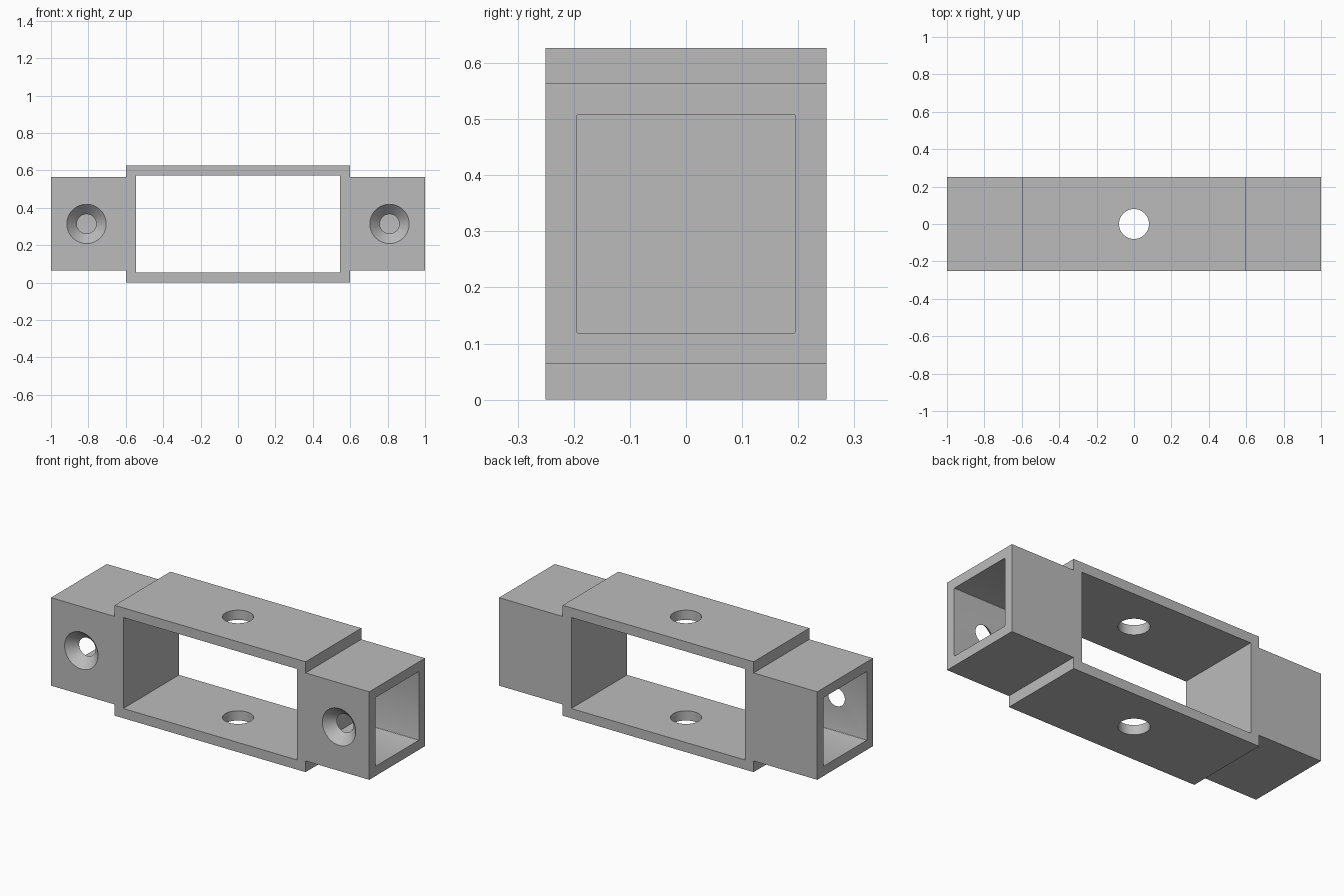
import bpy, bmesh, math
from mathutils import Matrix, Vector

cube = bpy.data.objects.get("Cube")
if cube:
    bpy.data.objects.remove(cube, do_unlink=True)

# Single plain grey
grey = bpy.data.materials.new("Plain grey")
grey.use_nodes = True
color = (0.5, 0.5, 0.5, 1.0)
grey.diffuse_color = color
grey.node_tree.nodes["Principled BSDF"].inputs["Base Color"].default_value = color

MID = 0.3135      # height of the centre line
HALF_Y = 0.25
WALL = 0.055


def make_object(name, bm):
    mesh = bpy.data.meshes.new(name)
    bm.to_mesh(mesh)
    bm.free()
    mesh.materials.append(grey)
    obj = bpy.data.objects.new(name, mesh)
    bpy.context.collection.objects.link(obj)
    return obj


def box(name, low, high, round_x=0.0):
    """Box between two corners, optionally rounding the edges along x."""
    low, high = Vector(low), Vector(high)
    bm = bmesh.new()
    bmesh.ops.create_cube(bm, size=1, matrix=Matrix.Translation((low + high) / 2)
                          @ Matrix.Diagonal((*(high - low), 1)))
    if round_x:
        edges = [e for e in bm.edges
                 if abs(e.verts[0].co.x - e.verts[1].co.x) > 0.01]
        bmesh.ops.bevel(bm, geom=edges, offset=round_x, segments=3,
                        profile=0.5, affect='EDGES')
    return make_object(name, bm)


def cone(name, center, r1, r2, depth, axis):
    """Cone or cylinder whose r1 end looks back along the axis."""
    turn = Vector((0, 0, 1)).rotation_difference(Vector(axis)).to_matrix().to_4x4()
    bm = bmesh.new()
    bmesh.ops.create_cone(bm, cap_ends=True, segments=64, radius1=r1, radius2=r2,
                          depth=depth, matrix=Matrix.Translation(center) @ turn)
    return make_object(name, bm)


def apply_boolean(target, tool, operation):
    bpy.context.view_layer.objects.active = target
    mod = target.modifiers.new(operation.title(), 'BOOLEAN')
    mod.operation, mod.solver, mod.object = operation, 'EXACT', tool
    bpy.ops.object.modifier_apply(modifier=mod.name)
    bpy.data.objects.remove(tool, do_unlink=True)


# Central frame joined with the long arm bar
bracket = box("bracket_frame", (-0.6, -HALF_Y, 0), (0.6, HALF_Y, 2 * MID))
arms = box("arm_bar", (-1, -HALF_Y, MID - 0.25), (1, HALF_Y, MID + 0.25))
apply_boolean(bracket, arms, 'UNION')

# Window from front to back, and the vertical hole through both plates
cutters = [
    box("window_cutter", (-0.546, -0.4, WALL), (0.546, 0.4, 2 * MID - WALL)),
    cone("plate_hole_cutter", (0, 0, MID), 0.08, 0.08, 1, (0, 0, 1)),
]

# Each arm: blind square bore from the end, countersunk hole in the front wall
for side in (-1, 1):
    x1, x2 = sorted((side * 0.6, side * 1.1))
    cutters.append(box("bore_cutter", (x1, -0.195, MID - 0.195),
                       (x2, 0.195, MID + 0.195), round_x=0.004))
    slope = (0.052 - 0.105) / WALL
    over = 0.01     # overshoot on both sides of the wall
    cutters.append(cone("countersink_cutter",
                        (side * 0.81, -HALF_Y + WALL / 2, MID),
                        0.105 - slope * over, 0.052 + slope * over,
                        WALL + 2 * over, (0, 1, 0)))

for cutter in cutters:
    apply_boolean(bracket, cutter, 'DIFFERENCE')

# Smooth the round holes, keep the box edges crisp
bpy.ops.object.select_all(action='DESELECT')
bracket.select_set(True)
bpy.context.view_layer.objects.active = bracket
bpy.ops.object.shade_smooth_by_angle(angle=math.radians(25))
